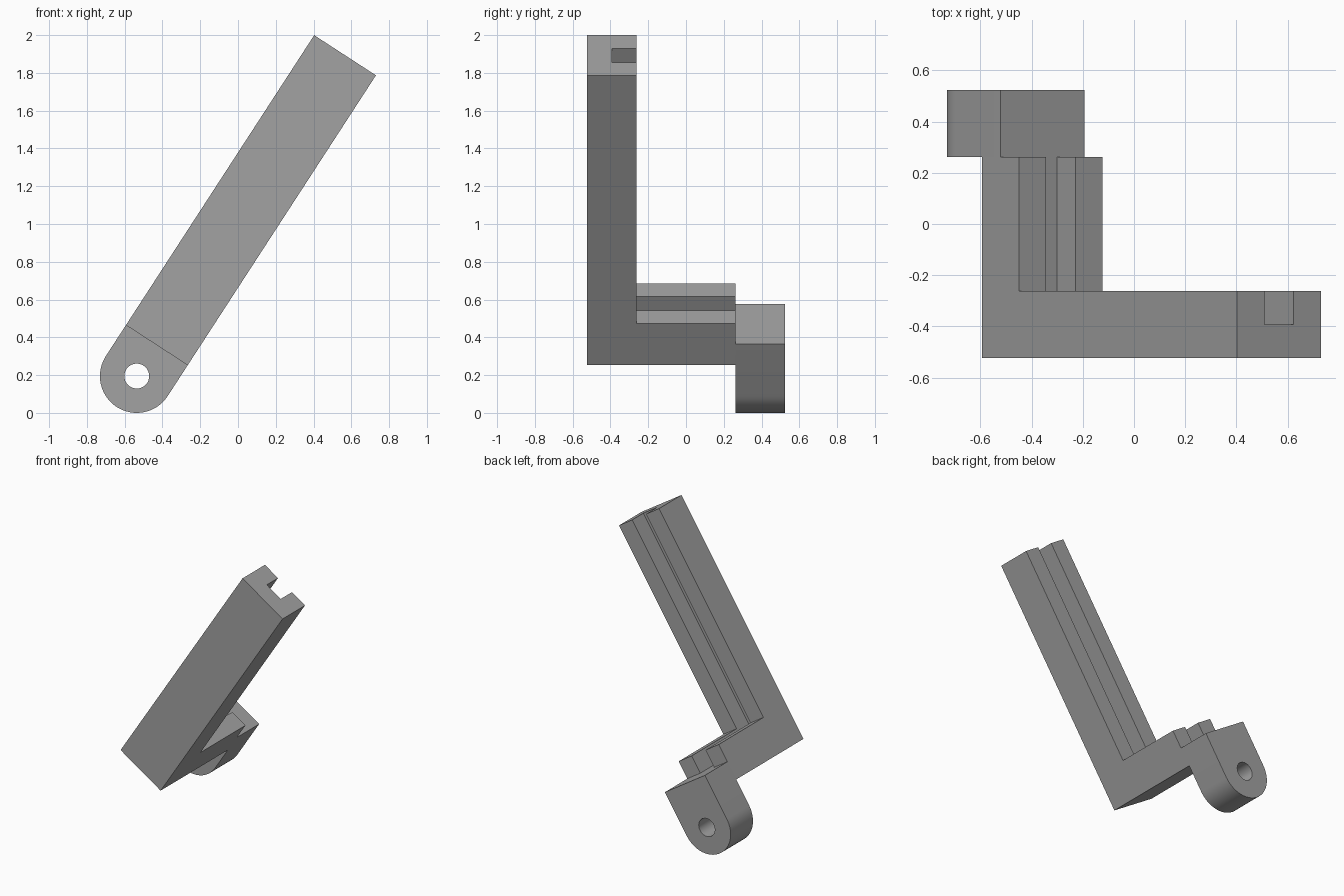
import bpy, bmesh
from math import sin, cos, pi, radians

cube = bpy.data.objects.get("Cube")
if cube:
    bpy.data.objects.remove(cube, do_unlink=True)

# Sizes in the tilted frame: x across the arm, z along it, origin at the pivot
TILT = radians(33)
R = 0.195                                  # half width and lug radius
LENGTH = 2.025
Y_OUT, Y_IN = 0.523, 0.262                 # outer and inner depth steps
LUG_TOP, BLOCK_TOP = 0.328, 0.458
GROOVE, HOLE = 0.068, 0.066                # groove half width, hole radius

grey = bpy.data.materials.new("mid grey")
grey.use_nodes = True
colour = (0.36, 0.36, 0.36, 1)
grey.diffuse_color = colour
grey.node_tree.nodes["Principled BSDF"].inputs["Base Color"].default_value = colour


def extrude(name, start, offset):
    """Extrude a planar outline by an offset and place it in the tilted frame."""
    bm = bmesh.new()
    face = bm.faces.new([bm.verts.new(p) for p in start])
    new = bmesh.ops.extrude_face_region(bm, geom=[face])["geom"]
    moved = [g for g in new if isinstance(g, bmesh.types.BMVert)]
    bmesh.ops.translate(bm, verts=moved, vec=offset)
    bmesh.ops.recalc_face_normals(bm, faces=bm.faces)
    mesh = bpy.data.meshes.new(name)
    bm.to_mesh(mesh)
    bm.free()
    mesh.materials.append(grey)
    obj = bpy.data.objects.new(name, mesh)
    bpy.context.collection.objects.link(obj)
    obj.location = (-0.536, 0, R)
    obj.rotation_euler = (0, TILT, 0)
    return obj


def cut(target, cutter):
    """Subtract the cutter from the target, then discard it."""
    cutter.hide_render = True
    mod = target.modifiers.new("cut", 'BOOLEAN')
    mod.operation = 'DIFFERENCE'
    mod.solver = 'EXACT'
    mod.object = cutter
    bpy.ops.object.select_all(action='DESELECT')
    target.select_set(True)
    bpy.context.view_layer.objects.active = target
    bpy.ops.object.modifier_apply(modifier=mod.name)
    bpy.data.objects.remove(cutter, do_unlink=True)


# Long arm with its foot block, one L-shaped side profile
profile = [(-Y_OUT, R), (Y_IN, R), (Y_IN, BLOCK_TOP), (-Y_IN, BLOCK_TOP),
           (-Y_IN, LENGTH), (-Y_OUT, LENGTH)]
arm = extrude("arm_and_foot", [(-R, y, z) for y, z in profile], (2 * R, 0, 0))

# Square groove down the back of the arm and across the foot
depth = BLOCK_TOP - LUG_TOP
box = [(-Y_IN - depth, LUG_TOP), (1, LUG_TOP), (1, 3), (-Y_IN - depth, 3)]
cut(arm, extrude("groove_cutter", [(-GROOVE, y, z) for y, z in box],
                 (2 * GROOVE, 0, 0)))

# Rounded pivot lug with a through hole
n = 32
outline = [(R * cos(pi + pi * i / n), Y_IN, R * sin(pi + pi * i / n))
           for i in range(n + 1)]
outline += [(R, Y_IN, LUG_TOP), (-R, Y_IN, LUG_TOP)]
lug = extrude("pivot_lug", outline, (0, Y_OUT - Y_IN, 0))
ring = [(HOLE * cos(2 * pi * i / n), 0, HOLE * sin(2 * pi * i / n))
        for i in range(n)]
cut(lug, extrude("hole_cutter", ring, (0, 1, 0)))
bpy.ops.object.shade_smooth_by_angle(angle=radians(30))
